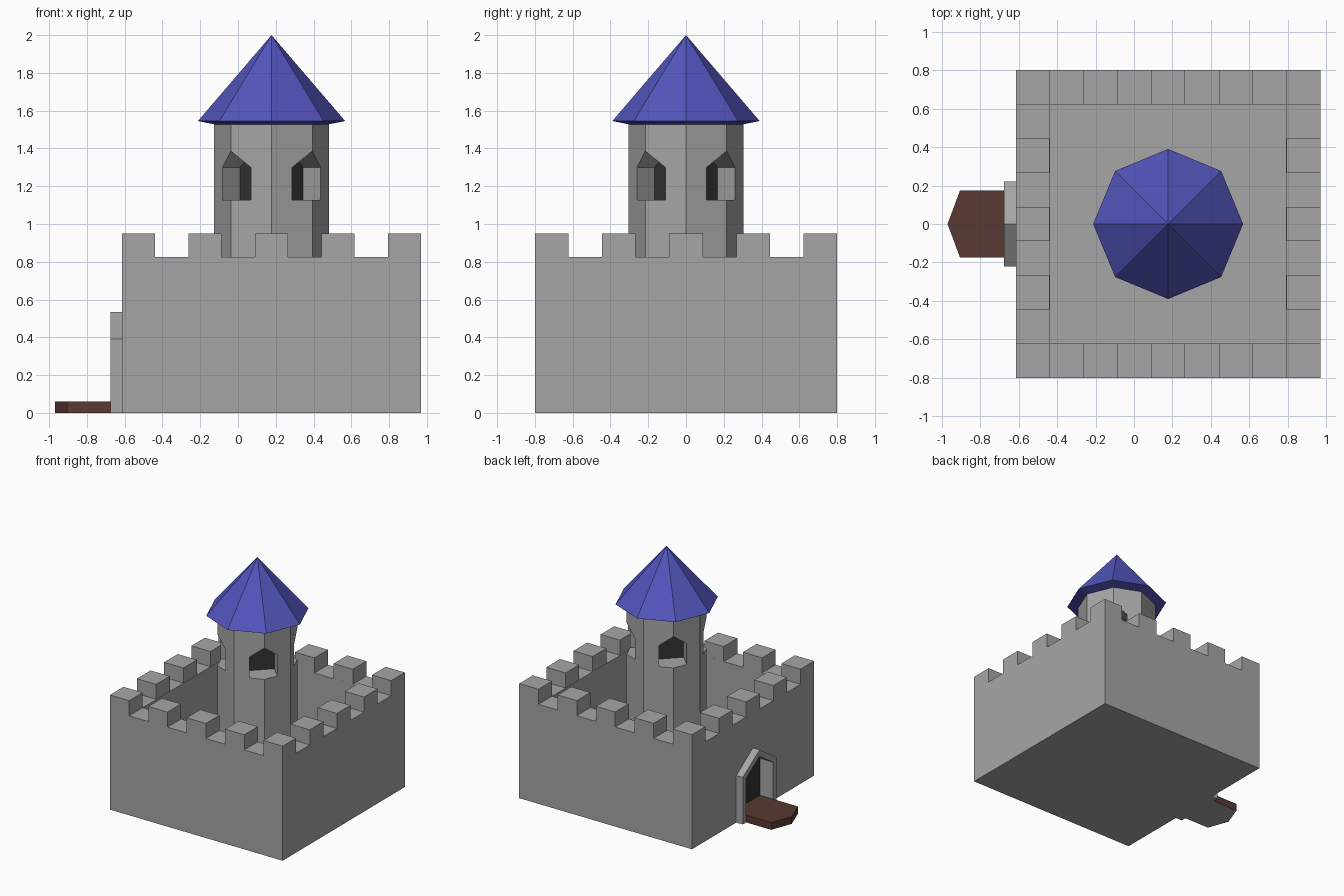
import bpy, bmesh
from math import cos, sin, pi, hypot
from mathutils import Vector

old = bpy.data.objects.get("Cube")
if old:
    bpy.data.objects.remove(old, do_unlink=True)


def material(name, rgb):
    m = bpy.data.materials.new(name)
    m.use_nodes = True
    m.diffuse_color = (*rgb, 1)
    m.node_tree.nodes["Principled BSDF"].inputs["Base Color"].default_value = (*rgb, 1)
    return m


stone = material("grey stone", (0.38, 0.38, 0.38))
dark = material("dark opening", (0.035, 0.035, 0.035))
slate = material("blue roof", (0.085, 0.09, 0.5))
wood = material("brown wood", (0.1, 0.042, 0.032))


def solid(name, rings, *mats):
    """Closed solid lofted through rings with equal point counts."""
    bm = bmesh.new()
    loops = [[bm.verts.new(p) for p in ring] for ring in rings]
    n = len(loops[0])
    for a, b in zip(loops, loops[1:]):
        for i in range(n):
            j = (i + 1) % n
            bm.faces.new((a[i], a[j], b[j], b[i]))
    bm.faces.new(loops[0])
    bm.faces.new(loops[-1])
    bmesh.ops.remove_doubles(bm, verts=bm.verts, dist=0.0001)
    bmesh.ops.dissolve_degenerate(bm, edges=bm.edges, dist=0.0001)
    bmesh.ops.recalc_face_normals(bm, faces=bm.faces)
    me = bpy.data.meshes.new(name)
    bm.to_mesh(me)
    bm.free()
    for m in mats or (stone,):
        me.materials.append(m)
    ob = bpy.data.objects.new(name, me)
    bpy.context.collection.objects.link(ob)
    return ob


def box(name, x0, x1, y0, y1, z0, z1, *mats):
    base = [(x0, y0), (x1, y0), (x1, y1), (x0, y1)]
    return solid(name, [[(x, y, z) for x, y in base] for z in (z0, z1)], *mats)


def lathe(name, x, profile, *mats, sides=8):
    rings = [[(x + r * cos(2 * pi * i / sides), r * sin(2 * pi * i / sides), z)
              for i in range(sides)] for r, z in profile]
    return solid(name, rings, *mats)


def gable(name, x, angle, r0, r1, half, bottom, shoulder, peak):
    """Pointed-arch prism running outward from r0 to r1 at an angle around x."""
    outline = [(-half, bottom), (half, bottom), (half, shoulder), (0, peak), (-half, shoulder)]
    c, s = cos(angle), sin(angle)
    rings = [[(x + c * r - s * t, s * r + c * t, z) for t, z in outline] for r in (r0, r1)]
    return solid(name, rings)


def cut(target, cutter, keep=False):
    mod = target.modifiers.new("cut", 'BOOLEAN')
    mod.operation, mod.solver, mod.object = 'DIFFERENCE', 'EXACT', cutter
    cutter.hide_render = True
    dg = bpy.context.evaluated_depsgraph_get()
    dg.update()
    me = bpy.data.meshes.new_from_object(target.evaluated_get(dg))
    target.modifiers.clear()
    target.data = me
    if not keep:
        bpy.data.objects.remove(cutter, do_unlink=True)


def paint(ob, rule, index=1):
    for f in ob.data.polygons:
        if rule(f):
            f.material_index = index


X0, X1, Y = -0.615, 0.97, 0.8
WALK, TOP, FLOOR, THICK = 0.825, 0.95, 0.2, 0.178
CX = (X0 + X1) / 2

# Curtain wall with hollow courtyard
wall = box("castle_wall", X0, X1, -Y, Y, 0, TOP, stone, dark)
cut(wall, box("courtyard_cutter", X0 + THICK, X1 - THICK, -Y + THICK, Y - THICK, FLOOR, 1.2))

# Battlement gaps: every second ninth of each side
ux, uy = (X1 - X0) / 9, 2 * Y / 9
for i in range(1, 9, 2):
    cut(wall, box("gap_cutter", X0 + i * ux, X0 + (i + 1) * ux, -1, 1, WALK, 1.2))
    cut(wall, box("gap_cutter", -1.2, 1.2, -Y + i * uy, -Y + (i + 1) * uy, WALK, 1.2))

# Pointed gate frame and its recess
GATE_BACK = 0.555
frame = gable("gate_frame", 0, pi, 0.6, 0.675, 0.22, 0, 0.39, 0.535)
recess = gable("gate_cutter", 0, pi, GATE_BACK, 0.8, 0.175, 0.03, 0.366, 0.481)
cut(wall, recess, keep=True)
cut(frame, recess)
paint(wall, lambda f: abs(f.center.x + GATE_BACK) < 0.005 and f.normal.x < -0.9)

# Drawbridge with pointed end, stone underside
plan = [(-GATE_BACK, -0.175), (-GATE_BACK, 0.175), (-0.905, 0.175), (-0.97, 0), (-0.905, -0.175)]
bridge = solid("drawbridge", [[(x, y, z) for x, y in plan] for z in (0, 0.06)], wood, stone)
paint(bridge, lambda f: f.normal.z < -0.9)

# Octagonal tower with four corner windows
WIN_BACK = 0.131
tower = lathe("tower", CX, [(0.305, FLOOR - 0.02), (0.305, 1.535)], stone, dark)
for k in range(4):
    angle = pi / 4 + k * pi / 2
    cut(tower, gable("window_cutter", CX, angle, WIN_BACK, 0.5, 0.106, 1.126, 1.3, 1.386))


def is_window_back(f):
    p = Vector((f.center.x - CX, f.center.y, 0))
    return abs(f.normal.z) < 0.1 and hypot(p.x, p.y) < WIN_BACK + 0.01


paint(tower, is_window_back)

# Tower roof
lathe("tower_roof", CX, [(0.29, 1.525), (0.39, 1.545), (0, 2)], slate)
